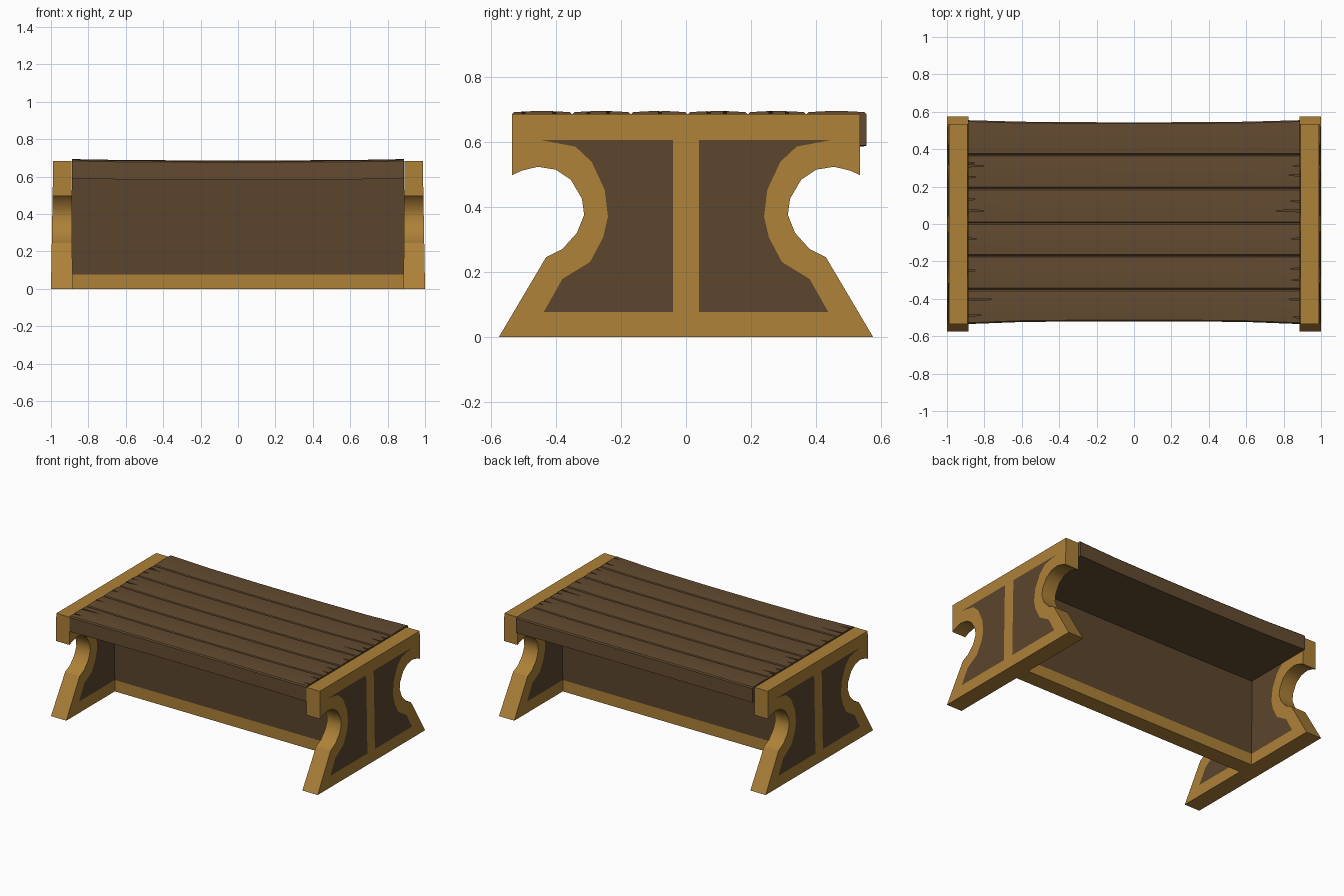
import bpy, bmesh, math

if "Cube" in bpy.data.objects:
    bpy.data.objects.remove(bpy.data.objects["Cube"])


def material(name, rgb):
    m = bpy.data.materials.new(name)
    m.diffuse_color = (*rgb, 1)
    m.use_nodes = True
    m.node_tree.nodes["Principled BSDF"].inputs["Base Color"].default_value = m.diffuse_color
    return m


GOLD = material("golden_wood", (0.42, 0.22, 0.04))
DARK = material("dark_wood", (0.105, 0.06, 0.026))
PLANK = material("plank_wood", (0.125, 0.07, 0.03))


class Builder:
    """Collects polygons by coordinate, welding shared corners."""

    def __init__(self):
        self.bm = bmesh.new()
        self.cache = {}

    def vert(self, p):
        k = tuple(round(c, 5) for c in p)
        if k not in self.cache:
            self.cache[k] = self.bm.verts.new(k)
        return self.cache[k]

    def face(self, pts, mat=0):
        vs = list(dict.fromkeys(self.vert(p) for p in pts))
        if len(vs) > 2:
            self.bm.faces.new(vs).material_index = mat

    def finish(self, name, mats, smooth=None):
        bmesh.ops.recalc_face_normals(self.bm, faces=self.bm.faces)
        me = bpy.data.meshes.new(name)
        self.bm.to_mesh(me)
        self.bm.free()
        for m in mats:
            me.materials.append(m)
        ob = bpy.data.objects.new(name, me)
        bpy.context.collection.objects.link(ob)
        if smooth:
            bpy.ops.object.select_all(action='DESELECT')
            ob.select_set(True)
            bpy.context.view_layer.objects.active = ob
            bpy.ops.object.shade_smooth_by_angle(angle=math.radians(smooth))
        return ob


# End panels: half outline (y, z) and matching inner edge of the golden frame
S = 0.04
OUTER = [(S, 0), (.575, 0), (.43, .245), (.38, .27), (.335, .32), (.313, .375), (.32, .425),
         (.354, .483), (.40, .514), (.455, .523), (.505, .511), (.535, .497), (.535, .685), (S, .685)]
INNER = [(S, .077), (.437, .077), (.38, .178), (.295, .23), (.255, .305), (.24, .37), (.25, .452),
         (.29, .538), (.34, .585), (.45, .606), (.45, .606), (.45, .606), (.45, .606), (S, .606)]


def end_panel(name, side):
    b = Builder()

    def at(layer, s, p):
        x = 1 - .012 * p[1] / .685 if layer else .885 + .005 * p[1] / .685
        return (side * x, s * p[0], p[1])

    for layer in (0, 1):
        for s in (-1, 1):
            for i in range(len(OUTER) - 1):
                quad = (OUTER[i], OUTER[i + 1], INNER[i + 1], INNER[i])
                b.face([at(layer, s, p) for p in quad], 0)
            b.face([at(layer, s, p) for p in INNER], 1)
        strut = (OUTER[0], INNER[0], INNER[-1], OUTER[-1])
        b.face([at(layer, 1, p) for p in strut] + [at(layer, -1, p) for p in strut[::-1]], 0)
    # edge thickness all around
    loop = [(1, p) for p in OUTER] + [(-1, p) for p in OUTER[::-1]]
    for (s, p), (t, q) in zip(loop, loop[1:] + loop[:1]):
        b.face([at(0, s, p), at(0, t, q), at(1, t, q), at(1, s, p)], 0)
    return b.finish(name, [GOLD, DARK], 30)


end_panel("left_end_panel", -1)
end_panel("right_end_panel", 1)

# Central stretcher board with a golden bottom strip
b = Builder()
X, Y = .888, .055
levels = (0, .077, .6)
ring = [(-X, -Y), (X, -Y), (X, Y), (-X, Y)]
for k in range(2):
    for (x0, y0), (x1, y1) in zip(ring, ring[1:] + ring[:1]):
        z0, z1 = levels[k], levels[k + 1]
        b.face([(x0, y0, z0), (x1, y1, z0), (x1, y1, z1), (x0, y0, z1)], k)
b.face([(x, y, 0) for x, y in ring], 0)
b.face([(x, y, .6) for x, y in ring], 1)
b.finish("stretcher_board", [GOLD, DARK])

# Table planks: crowned, slightly bowed, outer edges flared at the ends
BOUNDS = [-.53, -.35, -.17, .005, .19, .37, .55]
XS = [-.888, -.75, -.6, -.2, .2, .6, .75, .888]
planks = []
for n in range(6):
    b = Builder()
    sections = []
    for x in XS:
        end = max(0, (abs(x) - .5) / .388)
        y0, y1 = BOUNDS[n], BOUNDS[n + 1]
        if n == 0:
            y0 += .01 - .015 * end
        if n == 5:
            y1 += -.006 + .011 * end
        w = y1 - y0
        top, bot = .686 + .007 * end, .585 + .003 * end
        prof = [(y0, bot), (y1, bot), (y1, top - .009), (y1 - .007, top - .002),
                (y0 + w * .65, top + .001), (y0 + w * .35, top + .001),
                (y0 + .007, top - .002), (y0, top - .009)]
        sections.append([(x, y, z) for y, z in prof])
    for a, c in zip(sections, sections[1:]):
        for i in range(8):
            j = (i + 1) % 8
            b.face([a[i], a[j], c[j], c[i]])
    b.face(sections[0])
    b.face(sections[-1])
    planks.append(b.finish("table_plank_%d" % (n + 1), [PLANK, DARK], 25))

# Splits in the plank ends: (y, length) for each side
CRACKS = {-1: [(.325, .04), (.31, .09), (.25, .05), (.13, .04), (.07, .10), (-.08, .05),
               (-.25, .05), (-.405, .15), (-.49, .07)],
          1: [(.31, .04), (.26, .07), (.12, .05), (.07, .15), (-.08, .05), (-.24, .06),
              (-.30, .04), (-.405, .07), (-.50, .04)]}
b = Builder()
for side, cracks in CRACKS.items():
    for y, length in cracks:
        tri = [(side * .90, y - .006), (side * .90, y + .006), (side * (.885 - length), y + .002)]
        lo, hi = [(*p, .66) for p in tri], [(*p, .72) for p in tri]
        b.face(lo)
        b.face(hi)
        for i in range(3):
            j = (i + 1) % 3
            b.face([lo[i], lo[j], hi[j], hi[i]])
cutter = b.finish("crack_cutter", [DARK])
cutter.hide_render = True
for ob in planks:
    mod = ob.modifiers.new("cracks", 'BOOLEAN')
    mod.operation = 'DIFFERENCE'
    mod.solver = 'EXACT'
    mod.object = cutter
    bpy.context.view_layer.objects.active = ob
    bpy.ops.object.modifier_apply(modifier=mod.name)
bpy.data.objects.remove(cutter)
